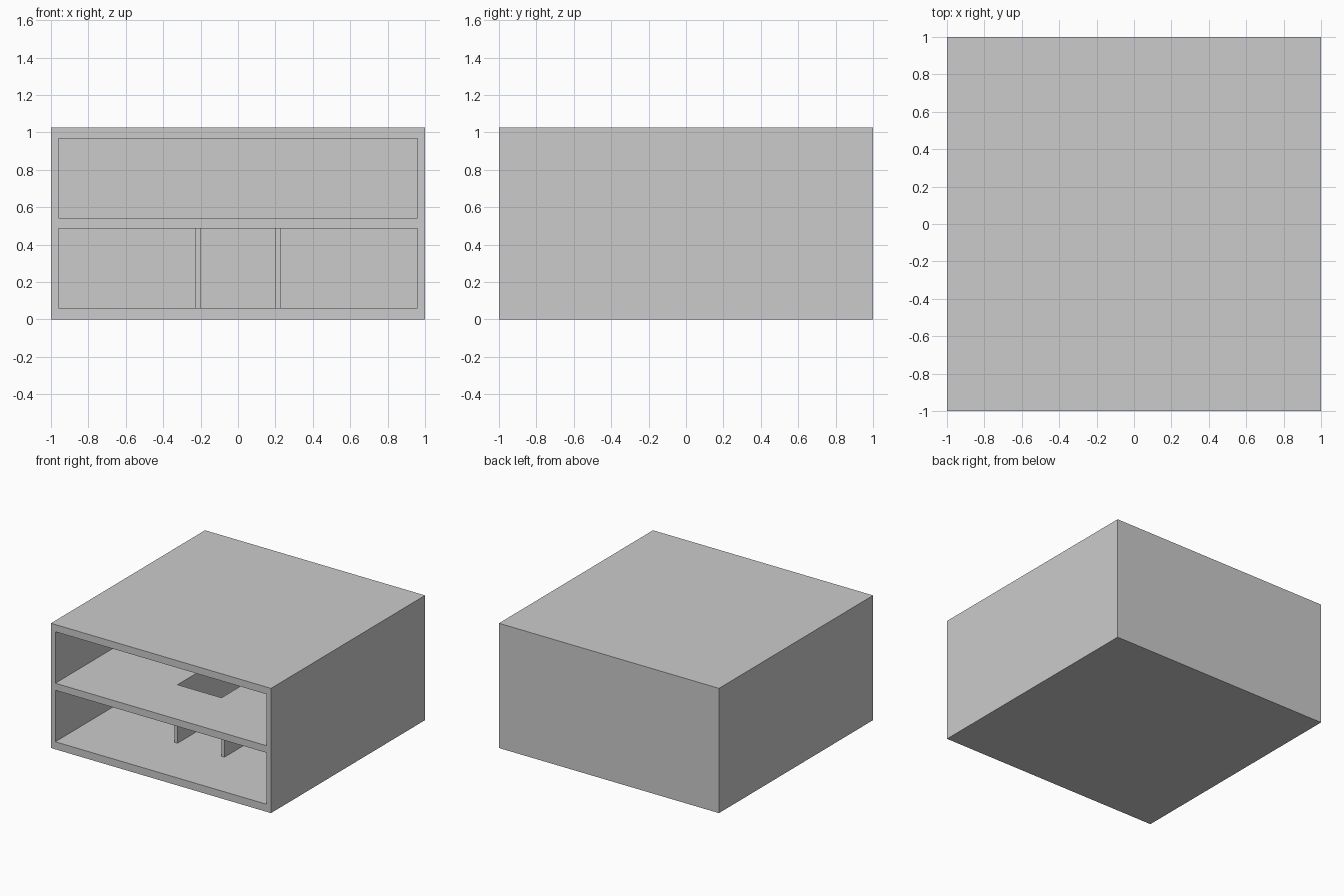
import bpy
import bmesh
from mathutils import Matrix, Vector

if "Cube" in bpy.data.objects:
    bpy.data.objects.remove(bpy.data.objects["Cube"])


def box(name, lo, hi):
    """Axis-aligned box between two corners."""
    lo, hi = Vector(lo), Vector(hi)
    bm = bmesh.new()
    bmesh.ops.create_cube(bm, size=1, matrix=Matrix.Translation((lo + hi) / 2) @ Matrix.Diagonal((*(hi - lo), 1)))
    mesh = bpy.data.meshes.new(name)
    bm.to_mesh(mesh)
    bm.free()
    obj = bpy.data.objects.new(name, mesh)
    bpy.context.collection.objects.link(obj)
    return obj


def cut(target, cutter):
    """Subtract the cutter from the target, then discard it."""
    cutter.hide_render = True
    mod = target.modifiers.new("cut", 'BOOLEAN')
    mod.operation = 'DIFFERENCE'
    mod.solver = 'EXACT'
    mod.object = cutter
    bpy.context.view_layer.objects.active = target
    bpy.ops.object.modifier_apply(modifier=mod.name)
    bpy.data.objects.remove(cutter)


HEIGHT = 1.025
ROOM_X, BACK = 0.96, 0.96
LOWER = (0.062, 0.485)
UPPER = (0.543, 0.966)
WELL_X, WELL_Y, WALL = 0.20, 0.50, 0.027

# Outer shell with two storeys open to the front
shell = box("two_storey_shell", (-1, -1, 0), (1, 1, HEIGHT))
for z0, z1 in (LOWER, UPPER):
    cut(shell, box("room_cutter", (-ROOM_X, -1.1, z0), (ROOM_X, BACK, z1)))

# Rectangular opening through the middle floor
cut(shell, box("floor_opening_cutter", (-WELL_X, -WELL_Y, LOWER[1] - 0.05),
               (WELL_X, WELL_Y, UPPER[0] + 0.05)))

# Partition walls either side of the opening, on the lower storey
for side, x in (("left", -WELL_X - WALL), ("right", WELL_X)):
    box(side + "_partition", (x, -WELL_Y, LOWER[0]), (x + WALL, WELL_Y, LOWER[1]))
